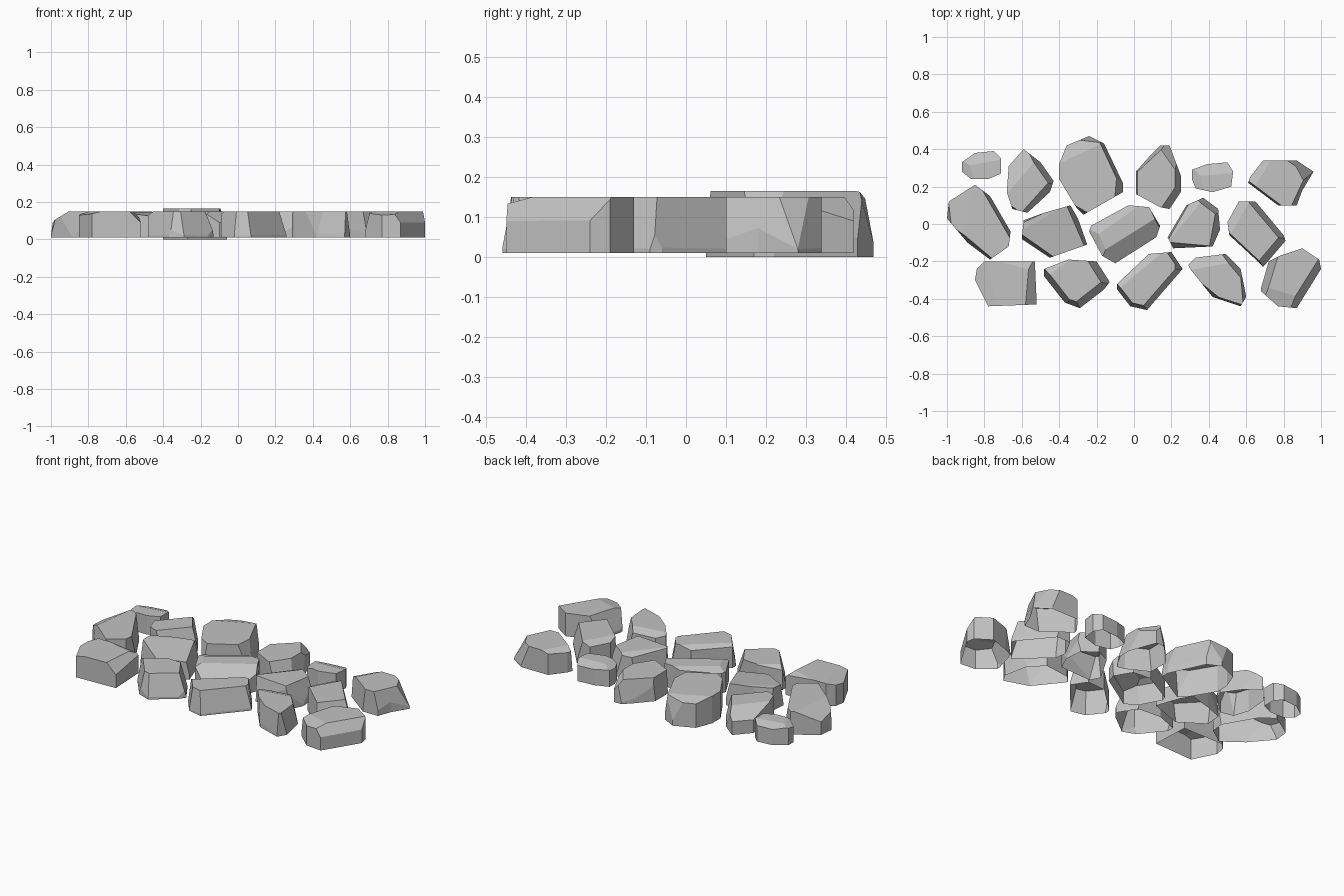
import bpy
import bmesh
from math import cos, sin, radians
from mathutils import Vector

default_cube = bpy.data.objects.get("Cube")
if default_cube:
    bpy.data.objects.remove(default_cube, do_unlink=True)

# One plain stone colour
stone_grey = bpy.data.materials.new("stone_grey")
stone_grey.use_nodes = True
grey = (0.54, 0.54, 0.54, 1)
stone_grey.diffuse_color = grey
stone_grey.node_tree.nodes["Principled BSDF"].inputs["Base Color"].default_value = grey

BASE = 0.01
TOP = 0.15


def steep(angle, inset):
    """Facet running from the top almost to the ground."""
    return angle, inset / 100, 0.13


def slant(angle, inset):
    """Facet that stops halfway down the side."""
    return angle, inset / 100, 0.06


def soft(angle, inset):
    """Shallow slope across the edge of the top."""
    return angle, inset / 100, 0.02


def chip(bm, outline, top, angle, inset, depth):
    """Slice one facet off the rim that faces the given compass angle."""
    way = Vector((cos(radians(angle)), sin(radians(angle)), 0))
    reach = max(point.dot(way) for point in outline)
    normal = (way * depth + Vector((0, 0, inset))).normalized()
    on_plane = way * (reach - inset) + Vector((0, 0, top))
    cut = bmesh.ops.bisect_plane(
        bm, geom=bm.verts[:] + bm.edges[:] + bm.faces[:],
        plane_co=on_plane, plane_no=normal, clear_outer=True)
    rim = [item for item in cut["geom_cut"] if isinstance(item, bmesh.types.BMEdge)]
    bmesh.ops.edgeloop_fill(bm, edges=rim)


def stone(name, points, facets, top=TOP, base=BASE):
    """Raise an outline (in hundredths) into a block, chip it, open its underside."""
    outline = [Vector((x / 100, y / 100, 0)) for x, y in points]
    bm = bmesh.new()
    lift = Vector((0, 0, base))
    floor = bm.faces.new([bm.verts.new(point + lift) for point in outline])
    raised = bmesh.ops.extrude_face_region(bm, geom=[floor], use_keep_orig=True)
    upper = [item for item in raised["geom"] if isinstance(item, bmesh.types.BMVert)]
    bmesh.ops.translate(bm, verts=upper, vec=(0, 0, top - base))
    for facet in facets:
        chip(bm, outline, top, *facet)
    bmesh.ops.recalc_face_normals(bm, faces=bm.faces[:])
    under = [f for f in bm.faces if all(v.co.z < base + 0.001 for v in f.verts)]
    bmesh.ops.delete(bm, geom=under, context="FACES_ONLY")
    mesh = bpy.data.meshes.new(name)
    bm.to_mesh(mesh)
    bm.free()
    mesh.materials.append(stone_grey)
    bpy.context.collection.objects.link(bpy.data.objects.new(name, mesh))


# Back row
stone("back_pebble_right",
      [(-92, 33), (-85, 38), (-75, 39), (-71, 35), (-71, 27), (-78, 24), (-87, 24), (-92, 28)],
      [soft(100, 6), soft(200, 5)], top=0.125)
stone("back_stone_right",
      [(-59, 40), (-50, 33), (-43, 23), (-45, 17), (-57, 6), (-65, 8), (-68, 17), (-67, 31)],
      [steep(-42, 4), steep(35, 3), slant(139, 9), steep(235, 1)])
stone("back_stone_tall",
      [(-24, 47), (-16, 43), (-6, 22), (-6, 17), (-27, 5), (-31, 9), (-40, 24), (-40, 32), (-36, 42)],
      [soft(115, 7), steep(85, 3), steep(25, 2), steep(-5, 4), steep(240, 2)], top=0.165, base=0)
stone("back_stone_middle",
      [(14, 42), (19, 42), (25, 26), (25, 17), (19, 8), (14, 9), (1, 16), (1, 28), (9, 37)],
      [slant(35, 5), steep(0, 3), steep(-34, 4), steep(133, 2), steep(180, 1)])
stone("back_pebble_left",
      [(31, 29), (39, 32), (50, 33), (53, 28), (52, 20), (42, 17), (33, 19), (31, 24)],
      [soft(95, 6), soft(190, 5)], top=0.135, base=0.02)
stone("back_stone_left",
      [(69, 34), (87, 34), (96, 28), (90, 18), (87, 10), (77, 10), (61, 22), (62, 25)],
      [steep(56, 3), steep(28, 7), steep(-25, 3), steep(233, 1), soft(150, 5)])

# Middle row
stone("middle_stone_far_right",
      [(-85, 21), (-77, 15), (-66, -4), (-67, -12), (-77, -19), (-89, -10), (-100, 3), (-99, 12)],
      [steep(30, 2), slant(172, 11), steep(185, 3), steep(230, 2)])
stone("middle_stone_right",
      [(-34, 10), (-30, 3), (-25, -11), (-45, -18), (-60, -8), (-59, 2), (-48, 6)],
      [(-60, 0.24, 0.03), steep(22, 3), steep(236, 2), steep(115, 1)], top=0.145)
stone("middle_stone_centre",
      [(-3, 10), (8, 9), (14, -1), (12, -7), (-10, -21), (-17, -17), (-24, -4), (-23, -1)],
      [slant(-58, 9), soft(125, 6), steep(25, 1), soft(205, 4)])
stone("middle_stone_left",
      [(37, 14), (45, 8), (46, -3), (42, -12), (21, -13), (18, -7), (28, 10)],
      [steep(-10, 4), steep(265, 3), steep(150, 1), soft(140, 5), steep(53, 3)])
stone("middle_stone_far_left",
      [(56, 12), (65, 12), (80, -6), (81, -9), (69, -23), (64, -18), (51, -6), (50, 1)],
      [steep(40, 3), steep(-40, 4), steep(227, 1), soft(150, 5)])

# Front row
stone("front_stone_far_right",
      [(-80, -20), (-53, -20), (-52, -43), (-78, -44), (-85, -30), (-84, -24)],
      [slant(-5, 6), soft(195, 8), soft(75, 5)])
stone("front_stone_right",
      [(-35, -19), (-20, -20), (-13, -31), (-16, -35), (-29, -45), (-37, -42), (-48, -28), (-48, -24)],
      [steep(218, 3), steep(255, 3), steep(-52, 4), steep(32, 4), soft(125, 4)])
stone("front_stone_centre",
      [(8, -16), (20, -15), (26, -24), (7, -46), (-2, -44), (-9, -35), (-9, -32)],
      [steep(-41, 3), steep(0, 4), steep(218, 2), steep(257, 2), steep(34, 2), soft(130, 4)])
stone("front_stone_left",
      [(33, -18), (49, -16), (57, -24), (60, -39), (57, -44), (42, -39), (30, -24), (29, -22)],
      [steep(40, 3), steep(5, 2), steep(231, 2), steep(252, 1), soft(100, 6)])
stone("front_stone_far_left",
      [(90, -13), (99, -19), (100, -24), (87, -45), (77, -44), (68, -36), (68, -34), (72, -20), (78, -17)],
      [slant(-32, 4), soft(253, 8), steep(163, 4)])
